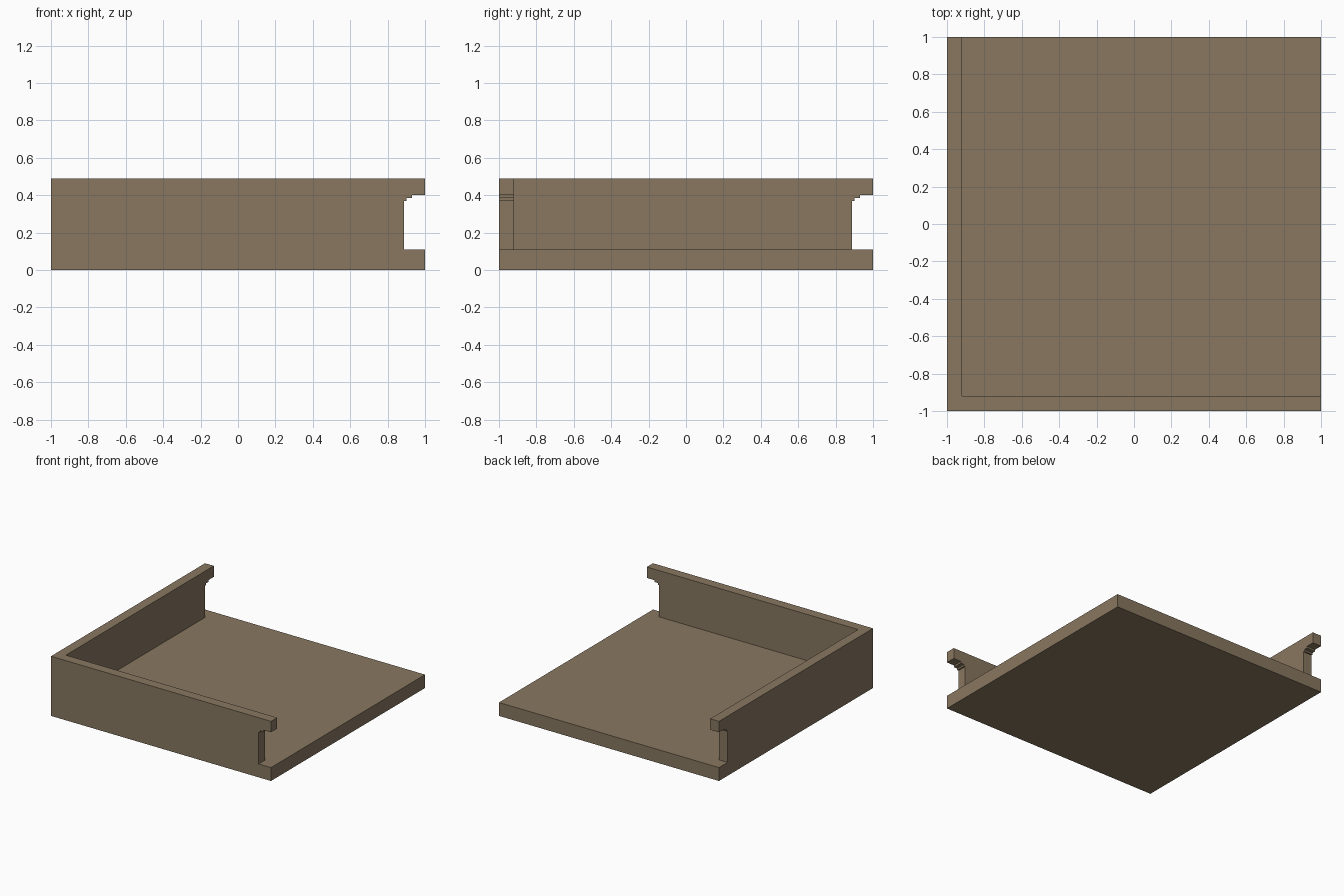
import bpy
import bmesh

cube = bpy.data.objects.get("Cube")
if cube:
    bpy.data.objects.remove(cube, do_unlink=True)

FLOOR = 0.11     # floor slab thickness
TOP = 0.49       # wall height
INNER = -0.92    # inner face of the walls

# Single wood colour
wood = bpy.data.materials.new("brown_wood")
colour = (0.246, 0.185, 0.117, 1.0)
wood.diffuse_color = colour
wood.use_nodes = True
wood.node_tree.nodes["Principled BSDF"].inputs["Base Color"].default_value = colour


def finish(bm, name):
    bmesh.ops.remove_doubles(bm, verts=bm.verts, dist=1e-5)
    bmesh.ops.recalc_face_normals(bm, faces=bm.faces)
    mesh = bpy.data.meshes.new(name)
    bm.to_mesh(mesh)
    bm.free()
    mesh.materials.append(wood)
    obj = bpy.data.objects.new(name, mesh)
    bpy.context.collection.objects.link(obj)
    return obj


# Floor slab
bm = bmesh.new()
bmesh.ops.create_cube(bm, size=1)
for v in bm.verts:
    v.co = (v.co.x * 2, v.co.y * 2, (v.co.z + 0.5) * FLOOR)
finish(bm, "floor_slab")

# Wall end: upright edge, stepped moulding, overhanging rail (distance, height)
wall_end = [(0.888, FLOOR), (0.888, 0.37), (0.90, 0.37), (0.90, 0.385),
            (0.93, 0.385), (0.93, 0.40), (1.0, 0.40), (1.0, TOP)]


def add_wall(bm, place):
    """Extrude the wall outline through its thickness, mitred at the corner."""
    def side(depth):
        outline = [(depth, FLOOR)] + wall_end + [(depth, TOP)]
        return [bm.verts.new(place(along, depth, z)) for along, z in outline]

    outer, inner = side(-1.0), side(INNER)
    bm.faces.new(outer)
    bm.faces.new(inner)
    # Edge faces; the mitre stays open so the two walls weld together
    for i in range(len(outer) - 1):
        bm.faces.new((outer[i], outer[i + 1], inner[i + 1], inner[i]))


# Front wall and right-hand wall welded into one L shape
bm = bmesh.new()
add_wall(bm, lambda along, depth, z: (along, depth, z))
add_wall(bm, lambda along, depth, z: (depth, along, z))
finish(bm, "corner_walls")
